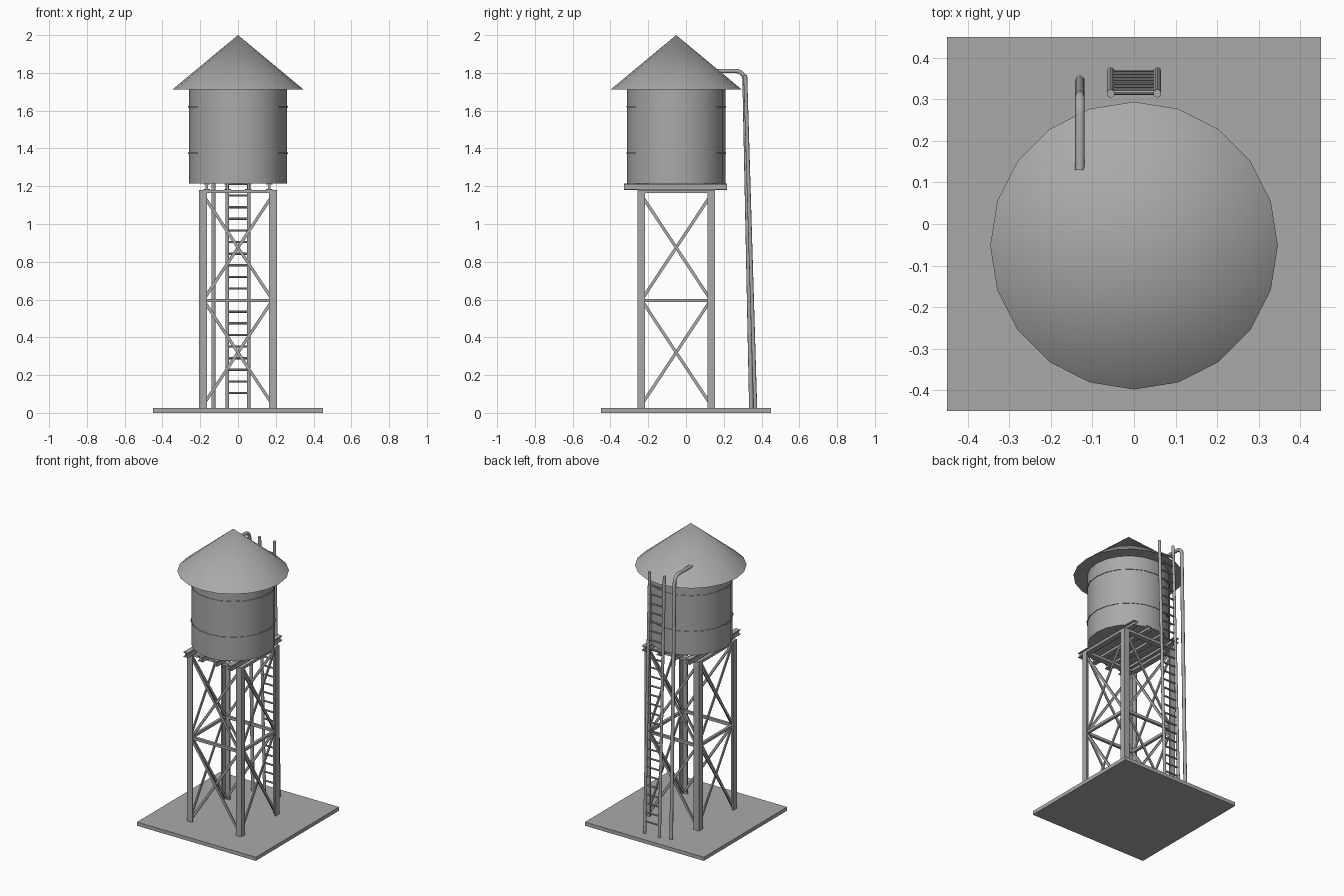
import bpy, bmesh, math
from mathutils import Matrix, Vector

if "Cube" in bpy.data.objects:
    bpy.data.objects.remove(bpy.data.objects["Cube"], do_unlink=True)

grey = bpy.data.materials.new("plain_grey")
grey.use_nodes = True
grey.diffuse_color = (0.4, 0.4, 0.4, 1)
grey.node_tree.nodes["Principled BSDF"].inputs["Base Color"].default_value = grey.diffuse_color

CY = -0.052          # tower axis offset in y
SIDES = 20
LEG = 0.206          # outer half width of the tower
SIGNS = (-1, 1)


def box(bm, center, size):
    m = Matrix.Translation(center) @ Matrix.Diagonal((*size, 1))
    bmesh.ops.create_cube(bm, size=1, matrix=m)


def along(p, q, x_axis):
    """Frame at the middle of p-q with z along it and x near x_axis."""
    z = (q - p).normalized()
    y = z.cross(Vector(x_axis)).normalized()
    x = y.cross(z)
    return Matrix.Translation((p + q) / 2) @ Matrix((x, y, z)).transposed().to_4x4()


def bar(bm, p, q, width, depth, normal):
    p, q = Vector(p), Vector(q)
    m = along(p, q, normal) @ Matrix.Diagonal((depth, width, (q - p).length, 1))
    bmesh.ops.create_cube(bm, size=1, matrix=m)


def rod(bm, p, q, radius, segments=10, normal=(1, 0, 0.01)):
    p, q = Vector(p), Vector(q)
    bmesh.ops.create_cone(bm, cap_ends=True, segments=segments, radius1=radius,
                          radius2=radius, depth=(q - p).length, matrix=along(p, q, normal))


def finish(name, bm, smooth=False):
    mesh = bpy.data.meshes.new(name)
    bm.to_mesh(mesh)
    bm.free()
    obj = bpy.data.objects.new(name, mesh)
    bpy.context.collection.objects.link(obj)
    mesh.materials.append(grey)
    if smooth:
        bpy.ops.object.select_all(action="DESELECT")
        obj.select_set(True)
        bpy.context.view_layer.objects.active = obj
        bpy.ops.object.shade_smooth_by_angle(angle=math.radians(40))
    return obj


def drum(name, r1, r2, z1, z2):
    bm = bmesh.new()
    m = Matrix.Translation((0, CY, (z1 + z2) / 2)) @ Matrix.Rotation(math.pi / 2, 4, "Z")
    bmesh.ops.create_cone(bm, cap_ends=True, segments=SIDES, radius1=r1, radius2=r2,
                          depth=z2 - z1, matrix=m)
    finish(name, bm, True)


# Ground slab
bm = bmesh.new()
box(bm, (0, 0, 0.0125), (0.9, 0.9, 0.025))
finish("base_slab", bm)

# Angle-iron legs, corner facing outward
bm = bmesh.new()
for sx in SIGNS:
    for sy in SIGNS:
        wide, thin, h = 0.041, 0.009, 1.15
        z = 0.015 + h / 2
        box(bm, (sx * (LEG - wide / 2), CY + sy * (LEG - thin / 2), z), (wide, thin, h))
        box(bm, (sx * (LEG - thin / 2), CY + sy * (LEG - wide / 2), z), (thin, wide, h))
finish("legs", bm)

# Cross braces and middle struts on each of the four sides
braces, struts, top_frame = bmesh.new(), bmesh.new(), bmesh.new()
for side in range(4):
    turn = Matrix.Rotation(side * math.pi / 2, 4, "Z")

    def at(x, y, z):
        return turn @ Vector((x, y, z)) + Vector((0, CY, 0))

    out = turn @ Vector((0, -1, 0))
    for low, high in ((0.04, 0.6), (0.595, 1.155)):
        for s in SIGNS:
            y = -0.19 + s * 0.004
            bar(braces, at(-s * 0.185, y, low), at(s * 0.185, y, high), 0.016, 0.008, out)
    bar(struts, at(-0.19, -0.187, 0.595), at(0.19, -0.187, 0.595), 0.018, 0.018, out)
    bar(top_frame, at(-LEG, -0.187, 1.172), at(LEG, -0.187, 1.172), 0.018, 0.038, out)
finish("cross_braces", braces)
finish("middle_struts", struts)
finish("top_frame", top_frame)

# I-beams carrying the tank
bm = bmesh.new()
for i in range(4):
    x = -0.165 + i * 0.11
    for z in (1.183, 1.212):
        box(bm, (x, CY - 0.003, z), (0.034, 0.544, 0.006))
    box(bm, (x, CY - 0.003, 1.1975), (0.012, 0.544, 0.025))
finish("platform_beams", bm)

# Tank, hoops and roof
drum("tank", 0.26, 0.26, 1.215, 1.72)
for name, z in (("lower_hoop", 1.375), ("upper_hoop", 1.62)):
    drum(name, 0.264, 0.264, z - 0.004, z + 0.004)
drum("roof", 0.346, 0, 1.713, 2.0)

# Ladder leaning against the tank
foot, top = Vector((0, 0.367, 0.02)), Vector((0, 0.314, 1.79))
rails, rungs = bmesh.new(), bmesh.new()
for s in SIGNS:
    shift = Vector((s * 0.056, 0, 0))
    rod(rails, foot + shift, top + shift, 0.01)
for i in range(27):
    z = 0.105 + i * 0.0615
    p = foot.lerp(top, (z - foot.z) / (top.z - foot.z))
    half = Vector((0.054, 0, 0))
    rod(rungs, p - half, p + half, 0.006, 8, (0, 0, 1))
finish("ladder_rails", rails, True)
finish("ladder_rungs", rungs, True)

# Filler pipe with a rounded elbow into the roof
path = [(0.346, 0), (0.31, 1.765)]
for k in range(1, 6):
    a = k * math.pi / 10
    path.append((0.265 + 0.045 * math.cos(a), 1.765 + 0.045 * math.sin(a)))
path.append((0.13, 1.81))
curve = bpy.data.curves.new("filler_pipe", "CURVE")
curve.dimensions = "3D"
curve.bevel_depth = 0.0115
curve.bevel_resolution = 2
curve.use_fill_caps = True
spline = curve.splines.new("POLY")
spline.points.add(len(path) - 1)
for point, (y, z) in zip(spline.points, path):
    point.co = (-0.13, y, z, 1)
curve.materials.append(grey)
bpy.context.collection.objects.link(bpy.data.objects.new("filler_pipe", curve))
